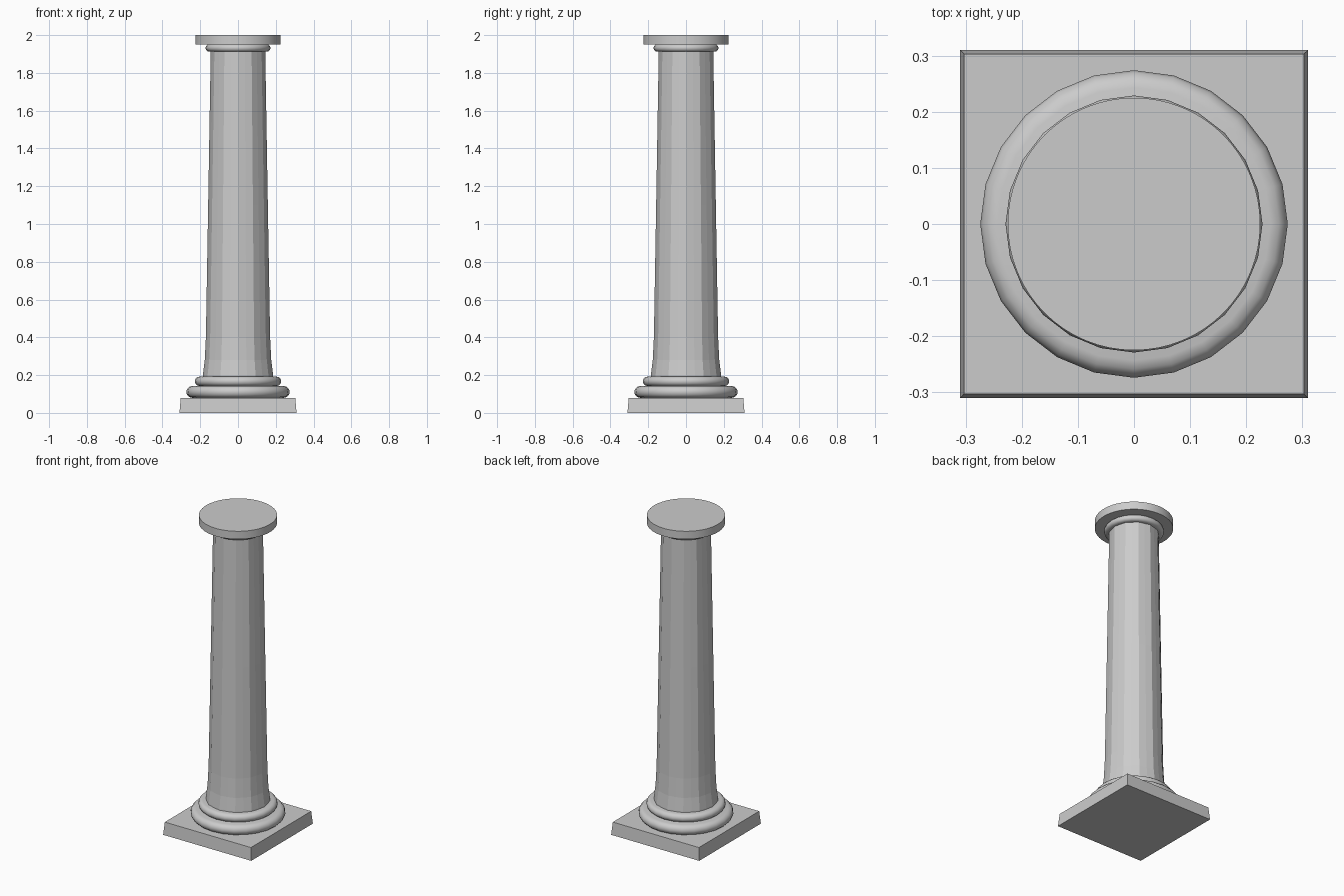
import bpy, bmesh, math

if "Cube" in bpy.data.objects:
    bpy.data.objects.remove(bpy.data.objects["Cube"])

stone = bpy.data.materials.new("grey stone")
stone.diffuse_color = (0.6, 0.6, 0.6, 1)
stone.use_nodes = True
stone.node_tree.nodes["Principled BSDF"].inputs["Base Color"].default_value = stone.diffuse_color


def finish(bm, name, smooth=None):
    bmesh.ops.recalc_face_normals(bm, faces=bm.faces)
    mesh = bpy.data.meshes.new(name)
    bm.to_mesh(mesh)
    bm.free()
    ob = bpy.data.objects.new(name, mesh)
    bpy.context.collection.objects.link(ob)
    mesh.materials.append(stone)
    if smooth:
        bpy.context.view_layer.objects.active = ob
        ob.select_set(True)
        bpy.ops.object.shade_smooth_by_angle(angle=math.radians(smooth))
        ob.select_set(False)


def lathe(name, profile, sides, smooth=None, flute=0.0):
    """Closed turned solid; flute pulls every second vertex column inwards."""
    bm = bmesh.new()
    rings = []
    for r, z in profile:
        ring = []
        for i in range(sides):
            a = 2 * math.pi * i / sides
            q = r - flute * (i % 2)
            ring.append(bm.verts.new((q * math.cos(a), q * math.sin(a), z)))
        rings.append(ring)
    for lo, hi in zip(rings, rings[1:]):
        for i in range(sides):
            j = (i + 1) % sides
            bm.faces.new((lo[i], lo[j], hi[j], hi[i]))
    bm.faces.new(rings[0][::-1])
    bm.faces.new(rings[-1])
    finish(bm, name, smooth)


def rounded(radius, z0, z1, steps=6):
    """Half-round moulding profile."""
    h = (z1 - z0) / 2
    return [(radius - h + h * math.cos(t), z0 + h + h * math.sin(t))
            for t in (math.pi * (k / steps - 0.5) for k in range(steps + 1))]


# square plinth, slightly tapered
bm = bmesh.new()
bmesh.ops.create_cube(bm, size=1)
for v in bm.verts:
    half = 0.31 if v.co.z < 0 else 0.303
    v.co = (math.copysign(half, v.co.x), math.copysign(half, v.co.y), 0.04 + v.co.z * 0.08)
finish(bm, "plinth")

# base mouldings
lathe("lower_base_ring", rounded(0.274, 0.08, 0.142), 24, 40)
lathe("upper_base_ring", rounded(0.229, 0.142, 0.192), 24, 40)

# fluted shaft flaring at the foot
lathe("shaft", [(0.188, 0.17), (0.186, 0.2), (0.176, 0.28), (0.170, 0.4),
                (0.158, 1.1), (0.144, 1.93)], 24, None, 0.004)

# neck ring and round cap
lathe("neck_ring", rounded(0.172, 1.912, 1.952), 24, 40)
lathe("cap", [(0.225, 1.95), (0.225, 2.0)], 64, 40)
